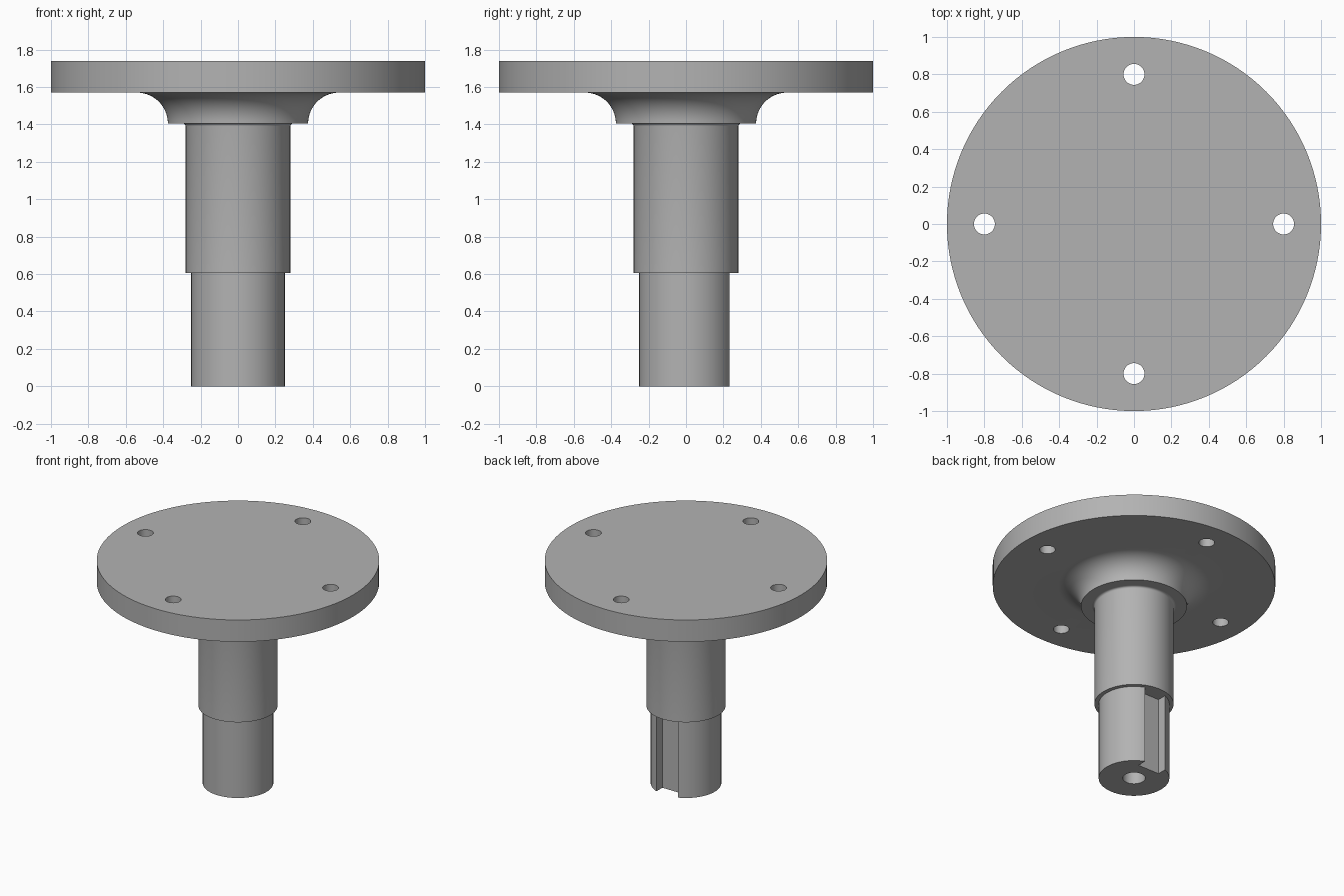
import bpy
import bmesh
import math
from mathutils import Matrix, Vector

cube = bpy.data.objects.get("Cube")
if cube:
    bpy.data.objects.remove(cube, do_unlink=True)

# Single plain steel colour
steel = bpy.data.materials.new("grey steel")
steel.use_nodes = True
colour = (0.45, 0.45, 0.45, 1)
steel.diffuse_color = colour
steel.node_tree.nodes["Principled BSDF"].inputs["Base Color"].default_value = colour


def add_object(name, bm):
    bmesh.ops.recalc_face_normals(bm, faces=bm.faces)
    mesh = bpy.data.meshes.new(name)
    bm.to_mesh(mesh)
    bm.free()
    mesh.materials.append(steel)
    obj = bpy.data.objects.new(name, mesh)
    bpy.context.collection.objects.link(obj)
    return obj


def lathe(name, profile, steps=128):
    """Spin (radius, height) points that start and end on the axis."""
    bm = bmesh.new()
    verts = [bm.verts.new((r, 0, z)) for r, z in profile]
    edges = [bm.edges.new(pair) for pair in zip(verts, verts[1:])]
    bmesh.ops.spin(bm, geom=verts + edges, cent=(0, 0, 0), axis=(0, 0, 1),
                   angle=math.tau, steps=steps, use_merge=True)
    bmesh.ops.remove_doubles(bm, verts=bm.verts, dist=1e-5)
    return add_object(name, bm)


def arc(cx, cz, radius, start, end, count):
    angles = [math.radians(start + (end - start) * i / count) for i in range(count + 1)]
    return [(cx + radius * math.cos(a), cz + radius * math.sin(a)) for a in angles]


def add_drill(bm, radius, x, y, low, high):
    bmesh.ops.create_cone(bm, cap_ends=True, segments=48, radius1=radius, radius2=radius,
                          depth=high - low,
                          matrix=Matrix.Translation((x, y, (low + high) / 2)))


def cut_and_smooth(obj, bm):
    cutter = add_object(obj.name + "_cutter", bm)
    cutter.hide_render = True
    mod = obj.modifiers.new("cut", "BOOLEAN")
    mod.operation = "DIFFERENCE"
    mod.solver = "EXACT"
    mod.object = cutter
    bpy.ops.object.select_all(action="DESELECT")
    bpy.context.view_layer.objects.active = obj
    obj.select_set(True)
    bpy.ops.object.modifier_apply(modifier=mod.name)
    bpy.data.objects.remove(cutter, do_unlink=True)
    bpy.ops.object.shade_smooth_by_angle(angle=math.radians(30))


# Flange disc with a concave flare down to the hub
FLANGE_LOW, FLANGE_TOP, HUB_LOW, HUB_R = 1.57, 1.74, 1.405, 0.375
FLARE = FLANGE_LOW - HUB_LOW
flange = lathe("flange", [(0, HUB_LOW)]
               + arc(HUB_R + FLARE, HUB_LOW, FLARE, 180, 90, 16)
               + [(1, FLANGE_LOW), (1, FLANGE_TOP), (0, FLANGE_TOP)])

# Four bolt holes through the flange
bm = bmesh.new()
for i in range(4):
    a = i * math.pi / 2
    add_drill(bm, 0.056, 0.8 * math.cos(a), 0.8 * math.sin(a), FLANGE_LOW - 0.1, FLANGE_TOP + 0.1)
cut_and_smooth(flange, bm)

# Stepped shaft with a small root fillet under the hub
END_R, BODY_R, STEP_Z, ROOT = 0.25, 0.28, 0.605, 0.015
shaft = lathe("stepped_shaft", [(0, 0), (END_R, 0), (END_R, STEP_Z), (BODY_R, STEP_Z)]
              + arc(BODY_R + ROOT, HUB_LOW - ROOT, ROOT, 180, 90, 4)
              + [(BODY_R + ROOT, HUB_LOW + 0.05), (0, HUB_LOW + 0.05)])

# Centre bore in the shaft end, and the keyway along its back
bm = bmesh.new()
add_drill(bm, 0.08, 0, 0, -0.1, 0.3)
KEY_HALF, KEY_FLOOR = 0.092, 0.16
size = Vector((2 * KEY_HALF, 0.2, STEP_Z + 0.1))
centre = Vector((0, KEY_FLOOR + size.y / 2, (STEP_Z - 0.1) / 2))
bmesh.ops.create_cube(bm, size=1, matrix=Matrix.Translation(centre) @ Matrix.Diagonal(size).to_4x4())
cut_and_smooth(shaft, bm)
